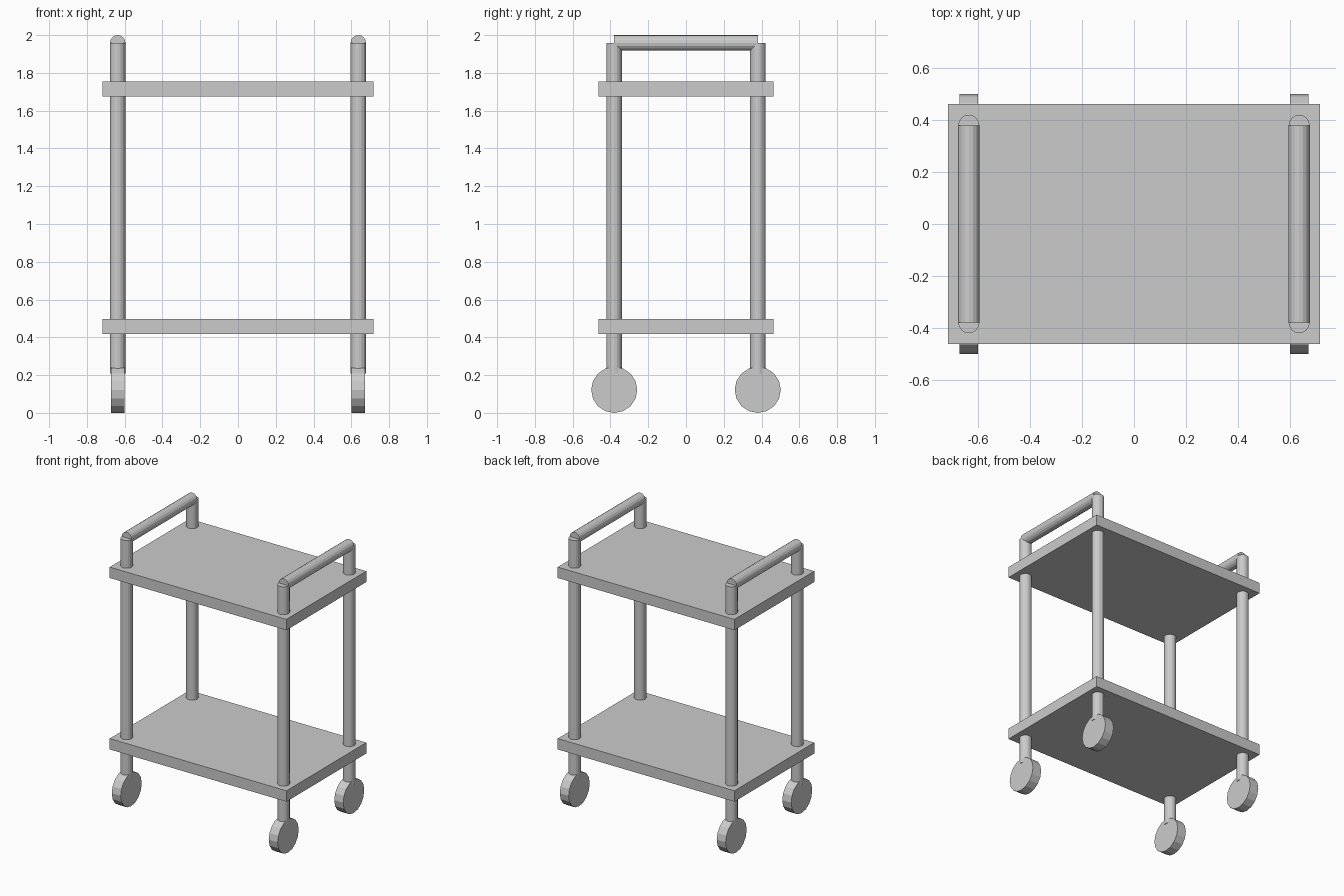
import bpy
from math import pi

if "Cube" in bpy.data.objects:
    bpy.data.objects.remove(bpy.data.objects["Cube"])

PX, PY = 0.637, 0.38   # post positions
R = 0.041              # tube radius
WR = 0.122             # wheel radius


def box(name, size, loc):
    bpy.ops.mesh.primitive_cube_add(size=1, location=loc)
    ob = bpy.context.object
    ob.name = name
    ob.scale = size
    bpy.ops.object.transform_apply(location=False, rotation=False, scale=True)


def cylinder(name, radius, depth, loc, rot=(0, 0, 0)):
    bpy.ops.mesh.primitive_cylinder_add(vertices=16, radius=radius, depth=depth,
                                        location=loc, rotation=rot)
    bpy.context.object.name = name


# shelves
box("lower_shelf", (1.434, 0.926, 0.08), (0, 0, 0.457))
box("upper_shelf", (1.434, 0.926, 0.08), (0, 0, 1.715))

for sx, side in ((-1, "left"), (1, "right")):
    x = sx * PX
    # push handle across the two posts of each end
    cylinder(f"{side}_handle", R, 2 * PY, (x, 0, 1.959), (pi / 2, 0, 0))
    for sy, end in ((-1, "front"), (1, "back")):
        # corner post and its wheel
        cylinder(f"{end}_{side}_post", R, 1.75, (x, sy * PY, 1.084))
        cylinder(f"{end}_{side}_wheel", WR, 0.072, (x, sy * PY, WR), (0, pi / 2, 0))
